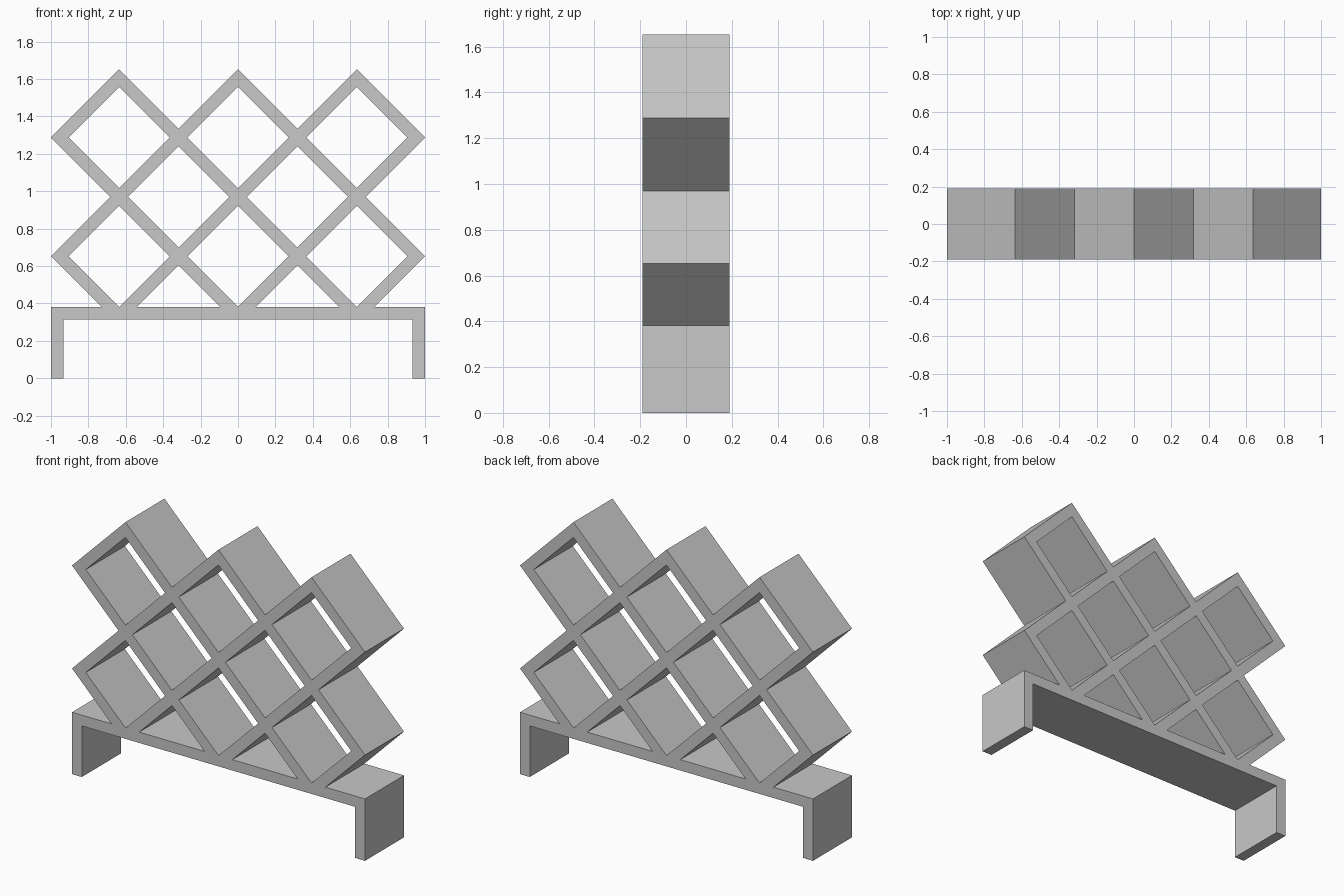
import bpy, bmesh
from mathutils import Matrix

cube = bpy.data.objects.get("Cube")
if cube:
    bpy.data.objects.remove(cube, do_unlink=True)

HALF_DIAG = 0.0472               # half a board's thickness, measured along the diagonal
BOARD = HALF_DIAG * 2 ** 0.5     # board thickness
PITCH = (1 - HALF_DIAG) / 3      # half the spacing between crossings
MID = 0.97                       # height of the middle row of crossings
SHELF = 0.382                    # top of the base
DEPTH = 0.19                     # half depth

low, high = MID - PITCH, MID + PITCH
foot = 2 * PITCH + HALF_DIAG + (SHELF - (MID - 2 * PITCH))
tip = high + PITCH + HALF_DIAG
opening = PITCH - HALF_DIAG

# Outline of the right half, from the base up to the top centre
half = [(1 - BOARD, SHELF - BOARD), (1 - BOARD, 0), (1, 0), (1, SHELF), (foot, SHELF),
        (1, low), (2 * PITCH + HALF_DIAG, MID), (1, high),
        (2 * PITCH, tip), (PITCH, high + HALF_DIAG)]
loops = [half + [(0, tip)] + [(-x, z) for x, z in reversed(half)]]


def diamond(x, z):
    return [(x - opening, z), (x, z + opening), (x + opening, z), (x, z - opening)]


# Diamond openings, then the triangles resting on the base
for z in (low, high):
    loops += [diamond(i * PITCH, z) for i in (-2, 0, 2)]
for side in (-PITCH, PITCH):
    loops.append(diamond(side, MID))
    apex = MID - 2 * PITCH + opening
    w = apex - SHELF
    loops.append([(side - w, SHELF), (side, apex), (side + w, SHELF)])

# Filled, extruded profile turned into a mesh
curve = bpy.data.curves.new("rack_profile", "CURVE")
curve.dimensions = "2D"
curve.fill_mode = "BOTH"
curve.extrude = DEPTH
for pts in loops:
    spline = curve.splines.new("POLY")
    spline.points.add(len(pts) - 1)
    for p, (x, z) in zip(spline.points, pts):
        p.co = (x, z, 0, 1)
    spline.use_cyclic_u = True
helper = bpy.data.objects.new("rack_profile", curve)
bpy.context.collection.objects.link(helper)
bpy.context.view_layer.update()
mesh = bpy.data.meshes.new_from_object(
    helper.evaluated_get(bpy.context.evaluated_depsgraph_get()))
bpy.data.objects.remove(helper, do_unlink=True)

bm = bmesh.new()
bm.from_mesh(mesh)
bmesh.ops.remove_doubles(bm, verts=bm.verts, dist=0.0005)
bmesh.ops.rotate(bm, verts=bm.verts, matrix=Matrix(((1, 0, 0), (0, 0, -1), (0, 1, 0))))
bmesh.ops.recalc_face_normals(bm, faces=bm.faces)
for f in bm.faces:
    f.smooth = False
    f.material_index = 0
bm.to_mesh(mesh)
bm.free()

# Plain grey
grey = bpy.data.materials.new("light_grey")
grey.use_nodes = True
color = (0.58, 0.58, 0.58, 1)
grey.diffuse_color = color
grey.node_tree.nodes["Principled BSDF"].inputs["Base Color"].default_value = color
mesh.materials.clear()
mesh.materials.append(grey)

rack = bpy.data.objects.new("lattice_rack", mesh)
bpy.context.collection.objects.link(rack)
